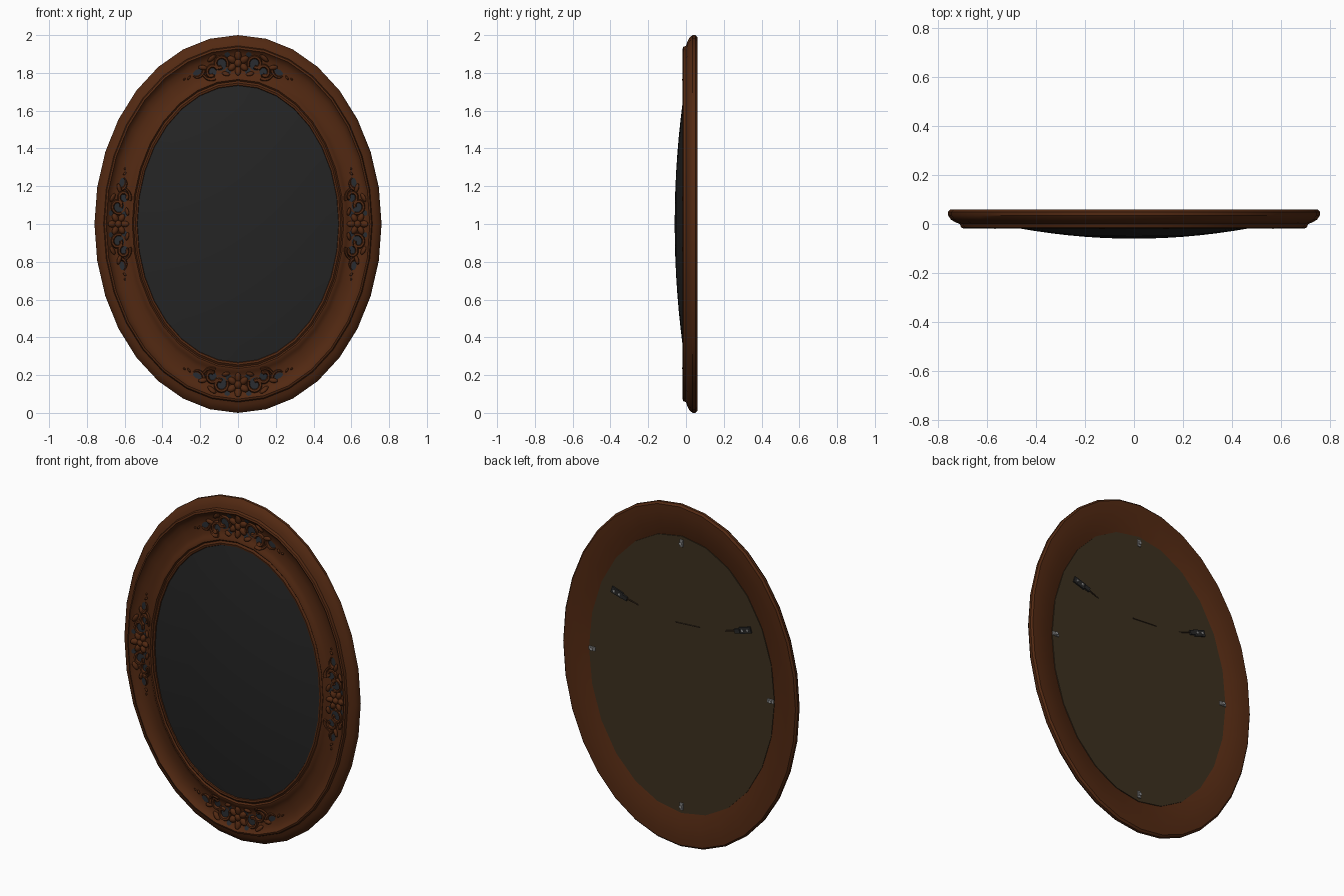
import bpy, bmesh, math
from mathutils import Matrix, Vector
from math import sin, cos, pi, radians

if "Cube" in bpy.data.objects:
    bpy.data.objects.remove(bpy.data.objects["Cube"])


def material(name, rgb):
    m = bpy.data.materials.new(name)
    m.diffuse_color = (*rgb, 1)
    m.use_nodes = True
    m.node_tree.nodes["Principled BSDF"].inputs["Base Color"].default_value = m.diffuse_color
    return m


WOOD = material("walnut_brown", (0.085, 0.022, 0.006))
GLASS = material("dark_glass", (0.018, 0.018, 0.018))
SLATE = material("dark_slate", (0.022, 0.025, 0.03))
BOARD = material("backing_brown", (0.046, 0.03, 0.014))
STEEL = material("light_steel", (0.3, 0.3, 0.3))
IRON = material("dark_iron", (0.02, 0.02, 0.02))
WIRE = material("wire_brown", (0.03, 0.018, 0.01))


def finish(bm, name, mat, angle=35):
    bmesh.ops.recalc_face_normals(bm, faces=bm.faces)
    me = bpy.data.meshes.new(name)
    bm.to_mesh(me)
    bm.free()
    ob = bpy.data.objects.new(name, me)
    bpy.context.collection.objects.link(ob)
    me.materials.append(mat)
    bpy.ops.object.select_all(action='DESELECT')
    ob.select_set(True)
    bpy.context.view_layer.objects.active = ob
    bpy.ops.object.shade_smooth_by_angle(angle=radians(angle))
    return ob


def oval(a, t, y):
    """Point on the frame: t = 0 at the outer edge, 1 at the glass opening."""
    return Vector(((0.76 - 0.23 * t) * cos(a), y, 1 + (1 - 0.27 * t) * sin(a)))


# Frame: one moulding profile swept around the oval
FRONT = [(0, .035), (.05, .018), (.14, .006), (.21, 0), (.23, -.014), (.27, -.018),
         (.30, -.008), (.38, .005), (.52, .011), (.70, .006), (.78, -.002), (.82, -.011),
         (.87, -.013), (.90, -.005), (.94, -.013), (.98, -.011), (1, 0)]
BACK = [(1, .03), (.75, .032), (.70, .036), (.45, .052), (.2, .06), (.04, .06), (0, .05)]
N = 32
bm = bmesh.new()
rings = [[bm.verts.new(oval(2 * pi * i / N, t, y)) for t, y in FRONT + BACK] for i in range(N)]
for i in range(N):
    p, q = rings[i], rings[(i + 1) % N]
    for j in range(len(p)):
        k = (j + 1) % len(p)
        bm.faces.new((p[j], p[k], q[k], q[j]))
finish(bm, "oval_frame", WOOD)

# Convex glass
bm = bmesh.new()
prev = None
tip = bm.verts.new((0, -.06, 1))
for k in range(1, 9):
    r = k / 8
    ring = [bm.verts.new((.535 * r * cos(2 * pi * i / 48), -.06 + .055 * r * r,
                          1 + .735 * r * sin(2 * pi * i / 48))) for i in range(48)]
    for i in range(48):
        j = (i + 1) % 48
        bm.faces.new((tip, ring[i], ring[j]) if prev is None else (prev[i], ring[i], ring[j], prev[j]))
    prev = ring
finish(bm, "convex_glass", GLASS)

# Backing board
bm = bmesh.new()
face = bm.faces.new([bm.verts.new((.60 * cos(2 * pi * i / 24), .03, 1 + .81 * sin(2 * pi * i / 24)))
                     for i in range(24)])
ext = bmesh.ops.extrude_face_region(bm, geom=[face])
bmesh.ops.translate(bm, verts=[v for v in ext["geom"] if isinstance(v, bmesh.types.BMVert)],
                    vec=(0, .01, 0))
finish(bm, "backing_board", BOARD)


# Carved ornaments: u runs along the oval, v outward, h is height above the moulding
def surf(t):
    for (t0, y0), (t1, y1) in zip(FRONT, FRONT[1:]):
        if t <= t1:
            return y0 + (y1 - y0) * (t - t0) / (t1 - t0)
    return 0


def place(c, u, v, h):
    rate = .65 if abs(sin(c)) > .5 else .86
    t = .55 - v / .25
    return oval(c + u / rate, t, max(surf(t) - h, -.02))


def tube(bm, c, pts, radii):
    rows = []
    for i, (u, v) in enumerate(pts):
        a, b = pts[max(i - 1, 0)], pts[min(i + 1, len(pts) - 1)]
        d = math.hypot(b[0] - a[0], b[1] - a[1]) or 1
        nu, nv = -(b[1] - a[1]) / d, (b[0] - a[0]) / d
        r = radii[i]
        rows.append([bm.verts.new(place(c, u + nu * r * cos(pi * k / 3), v + nv * r * cos(pi * k / 3),
                                        .004 + 1.3 * r * sin(pi * k / 3))) for k in range(6)])
    for p, q in zip(rows, rows[1:]):
        for k in range(6):
            bm.faces.new((p[k], p[(k + 1) % 6], q[(k + 1) % 6], q[k]))
    bm.faces.new(rows[0])
    bm.faces.new(rows[-1])


def scroll(bm, c, s, cu, cv, r0, r1, a0, a1, w0, w1, n=16):
    pts, rad = [], []
    for i in range(n + 1):
        f = i / n
        a, r = radians(a0 + (a1 - a0) * f), r0 + (r1 - r0) * f
        pts.append((s * (cu + r * cos(a)), cv + r * sin(a)))
        rad.append(w0 + (w1 - w0) * f)
    tube(bm, c, pts, rad)


def blob(bm, c, cu, cv, ru, rv, h, rot=0):
    res = bmesh.ops.create_uvsphere(bm, u_segments=10, v_segments=6, radius=1)
    for v in res["verts"]:
        x, y, z = v.co
        v.co = place(c, cu + ru * x * cos(rot) - rv * y * sin(rot),
                     cv + ru * x * sin(rot) + rv * y * cos(rot), .003 + h * z)


def patch(bm, c, cu, cv, ru, rv):
    bm.faces.new([bm.verts.new(place(c, cu + ru * cos(pi * k / 6), cv + rv * sin(pi * k / 6), .004))
                  for k in range(12)])


for name, c in (("right", 0), ("top", pi / 2), ("left", pi), ("bottom", -pi / 2)):
    bm, inlay = bmesh.new(), bmesh.new()
    # Rosette
    blob(bm, c, 0, 0, .022, .022, .024)
    for k in range(6):
        a = pi / 6 + k * pi / 3
        blob(bm, c, .038 * cos(a), .036 * sin(a), .026, .018, .017, a)
    for s in (-1, 1):
        # Scrolls, tapering leaf tails and beads
        scroll(bm, c, s, .095, .005, .042, .016, 210, -110, .009, .011)
        scroll(bm, c, s, .150, -.025, .036, .014, 170, -130, .010, .010)
        scroll(bm, c, s, .150, -.005, .055, .050, 255, 350, .010, .006)
        scroll(bm, c, s, .225, .012, .040, .030, 200, 330, .011, .003)
        blob(bm, c, s * .135, .042, .026, .012, .013, s * -.4)
        blob(bm, c, s * .190, .012, .026, .012, .013, s * .5)
        blob(bm, c, s * .070, -.048, .024, .011, .012, s * .3)
        blob(bm, c, s * .275, -.002, .012, .006, .008, s * -.5)
        blob(bm, c, s * .300, .004, .007, .005, .007)
        for cu, cv, ru, rv in ((.095, .005, .038, .034), (.152, -.024, .030, .026),
                               (.055, -.035, .016, .016), (.225, .002, .024, .014),
                               (.055, .045, .014, .012)):
            patch(inlay, c, s * cu, cv, ru, rv)
    finish(bm, name + "_carving", WOOD, 50)
    finish(inlay, name + "_carving_recess", SLATE)


# Hardware on the back
def box(bm, x, y, z, sx, sy, sz, rot=0):
    bmesh.ops.create_cube(bm, size=1, matrix=Matrix.Translation((x, y, z)) @
                          Matrix.Rotation(rot, 4, 'Y') @ Matrix.Diagonal((sx, sy, sz, 1)))


def rod(bm, p, q, r):
    p, q = Vector(p), Vector(q)
    d = q - p
    bmesh.ops.create_cone(bm, cap_ends=True, segments=8, radius1=r, radius2=r, depth=d.length,
                          matrix=Matrix.Translation((p + q) / 2) @ d.to_track_quat('Z', 'Y').to_matrix().to_4x4())


# Retaining clips at the four sides
for name, x, z in (("right", .578, 1), ("left", -.578, 1), ("top", 0, 1.77), ("bottom", 0, .23)):
    bm = bmesh.new()
    across = (.022, .04) if x == 0 else (.04, .022)
    box(bm, x, .043, z, across[0], .006, across[1])
    rod(bm, (x, .04, z), (x, .054, z), .010)
    finish(bm, name + "_clip", STEEL)

# Hangers with screws, and the hanging wire that sags through the board
for name, s in (("right", 1), ("left", -1)):
    bm = bmesh.new()
    box(bm, s * .415, .044, 1.372, .075, .008, .036, -s * .3)
    box(bm, s * .365, .047, 1.356, .035, .010, .024, -s * .3)
    finish(bm, name + "_hanger", IRON)
    bm = bmesh.new()
    for d in (.398, .432):
        rod(bm, (s * d, .045, 1.367 + (d - .398) * .3), (s * d, .051, 1.367 + (d - .398) * .3), .007)
    finish(bm, name + "_hanger_screws", STEEL)
    bm = bmesh.new()
    rod(bm, (s * .36, .046, 1.355), (s * .28, .038, 1.332), .004)
    finish(bm, name + "_wire_end", WIRE)
bm = bmesh.new()
rod(bm, (.04, .040, 1.297), (-.12, .041, 1.308), .003)
finish(bm, "wire_middle", WIRE)
